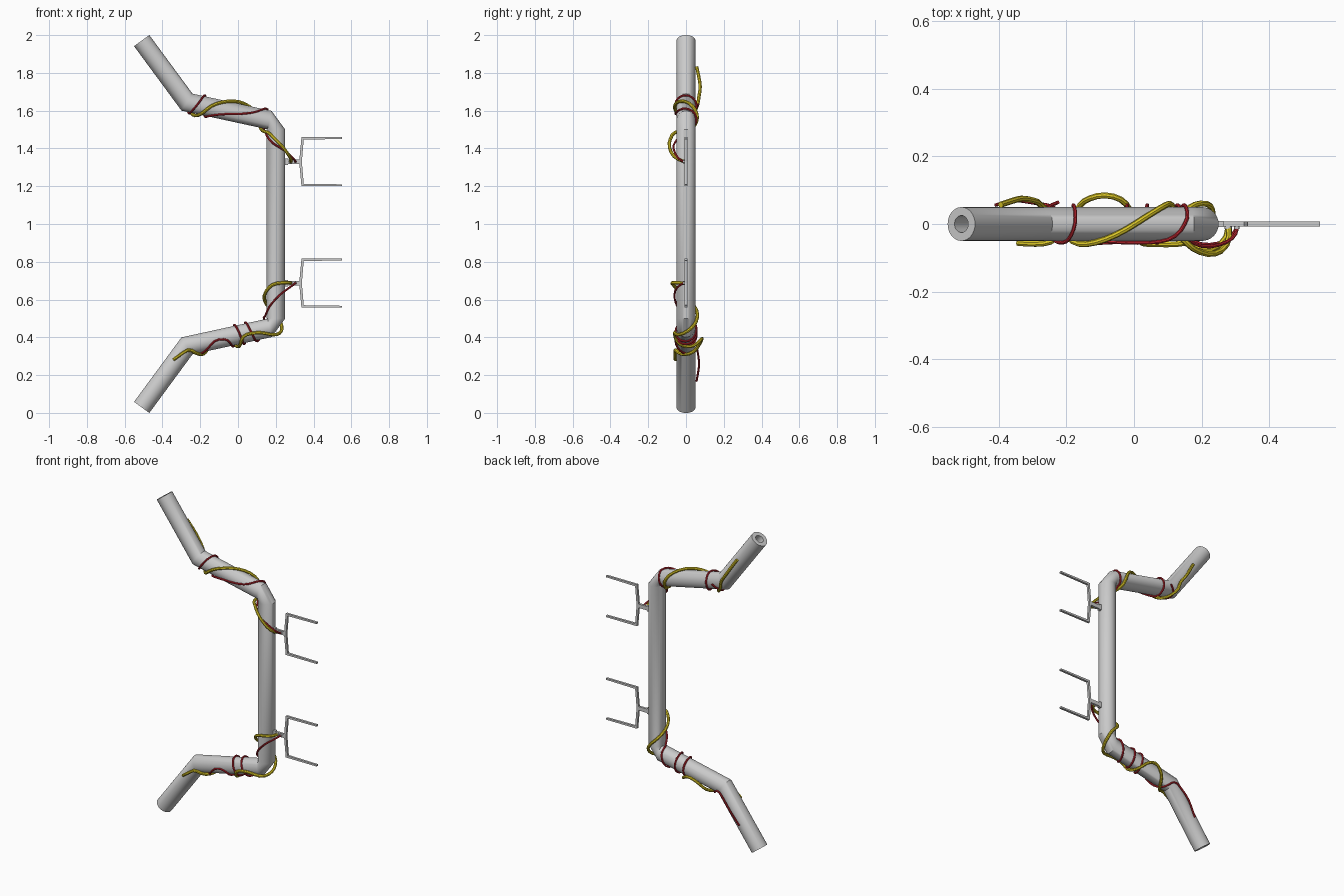
import bpy, bmesh, math
from mathutils import Vector

if "Cube" in bpy.data.objects:
    bpy.data.objects.remove(bpy.data.objects["Cube"])

# Pipe axis of the upper half, from the upper fork outwards (x, z)
AXIS = [(0.2, 1.33), (0.2, 1.5), (0.167, 1.55), (-0.27, 1.645), (-0.51, 1.971)]


def add_object(name, bm, smooth=True):
    bmesh.ops.recalc_face_normals(bm, faces=bm.faces)
    me = bpy.data.meshes.new(name)
    bm.to_mesh(me)
    bm.free()
    ob = bpy.data.objects.new(name, me)
    bpy.context.collection.objects.link(ob)
    if smooth:
        finish(ob)
    return ob


def finish(ob):
    bpy.ops.object.select_all(action='DESELECT')
    ob.select_set(True)
    bpy.context.view_layer.objects.active = ob
    bpy.ops.object.shade_smooth_by_angle(angle=math.radians(35))


def make_material(name, color):
    mat = bpy.data.materials.new(name)
    mat.diffuse_color = color
    mat.use_nodes = True
    mat.node_tree.nodes["Principled BSDF"].inputs["Base Color"].default_value = mat.diffuse_color
    return mat


# Bent hollow pipe: rings of (x, z, tangent angle, mitre stretch), mirrored about z = 1
def build_pipe(sides=32, outer=0.05, inner=0.025):
    half = [(0.2, 1.5, 90, 1), (0.167, 1.55, 168, 1),
            (-0.27, 1.645, 147, 1.07), (-0.51, 1.971, 126, 1)]
    rings = [(x, 2 - z, 180 - a, k) for x, z, a, k in reversed(half)] + half
    bm = bmesh.new()
    walls = []
    for radius in (outer, inner):
        wall = []
        for x, z, a, k in rings:
            a = math.radians(a)
            n = Vector((math.sin(a), 0, -math.cos(a)))
            ring = []
            for i in range(sides):
                t = 2 * math.pi * i / sides
                p = Vector((x, 0, z)) + n * (radius * k * math.cos(t))
                p.y = radius * math.sin(t)
                ring.append(bm.verts.new(p))
            wall.append(ring)
        walls.append(wall)

    def bridge(r0, r1):
        for i in range(sides):
            j = (i + 1) % sides
            bm.faces.new((r0[i], r0[j], r1[j], r1[i]))
    for wall in walls:
        for r0, r1 in zip(wall, wall[1:]):
            bridge(r0, r1)
    for end in (0, -1):
        bridge(walls[0][end], walls[1][end])
    add_object("bent_pipe", bm)


# Flat fork: extruded outline plus base block and cable sockets
def build_fork(name, z0):
    half = [(0.24, 0.012), (0.325, 0.012), (0.336, 0.13), (0.55, 0.13),
            (0.55, 0.12), (0.348, 0.117), (0.338, 0.0)]
    outline = half + [(x, -z) for x, z in reversed(half[:-1])]
    bm = bmesh.new()
    face = bm.faces.new([bm.verts.new((x, -0.007, z0 + z)) for x, z in outline])
    ext = bmesh.ops.extrude_face_region(bm, geom=[face])
    bmesh.ops.translate(bm, vec=(0, 0.014, 0),
                        verts=[v for v in ext["geom"] if isinstance(v, bmesh.types.BMVert)])
    add_object(name, bm, smooth=False)

    bm = bmesh.new()
    base = bmesh.ops.create_cube(bm, size=1)["verts"]
    bmesh.ops.scale(bm, vec=(0.03, 0.018, 0.034), verts=base)
    bmesh.ops.translate(bm, vec=(0.25, 0, z0), verts=base)
    add_object(name + "_base", bm, smooth=False)

    bm = bmesh.new()
    for x, r in ((0.278, 0.011), (0.304, 0.008)):
        vs = bmesh.ops.create_cone(bm, cap_ends=True, segments=12,
                                   radius1=r, radius2=r, depth=0.014)["verts"]
        for v in vs:
            v.co = (x + v.co.x, -0.008 + v.co.z, z0 + v.co.y)
    add_object(name + "_sockets", bm)


# Point on the pipe axis at distance s from the fork
def axis_point(s):
    pts = [Vector((x, 0, z)) for x, z in AXIS]
    for i, (a, b) in enumerate(zip(pts, pts[1:])):
        length = (b - a).length
        if s <= length or i == len(pts) - 2:
            return a + (b - a) * (s / length)
        s -= length


# Cable wound on the pipe. Keys are (distance, angle, radius);
# angle 0 = outer side, 90 = front, 180 = inner side, 270 = back
def build_cable(name, keys, thickness, mat, lower):
    path = [keys[0]]
    for k0, k1 in zip(keys, keys[1:]):
        n = max(2, math.ceil(abs(k1[1] - k0[1]) / 22), math.ceil(abs(k1[0] - k0[0]) / 0.03))
        path += [tuple(p + (q - p) * i / n for p, q in zip(k0, k1)) for i in range(1, n + 1)]
    for _ in range(2):
        path = ([path[0]] + [tuple((p + 2 * q + r) / 4 for p, q, r in zip(*t))
                             for t in zip(path, path[1:], path[2:])] + [path[-1]])
    cu = bpy.data.curves.new(name, 'CURVE')
    cu.dimensions = '3D'
    cu.bevel_depth = thickness
    cu.bevel_resolution = 2
    cu.use_fill_caps = True
    spline = cu.splines.new('POLY')
    spline.points.add(len(path) - 1)
    for pt, (s, a, r) in zip(spline.points, path):
        a = math.radians(a)
        t = (axis_point(s + 0.03) - axis_point(s - 0.03)).normalized()
        p = axis_point(s) + Vector((t.z, 0, -t.x)) * (r * math.cos(a))
        p.y = -r * math.sin(a)
        if lower:
            p.z = 2 - p.z
        pt.co = (*p, 1)
    ob = bpy.data.objects.new(name, cu)
    bpy.context.collection.objects.link(ob)
    cu.materials.append(mat)
    bpy.ops.object.select_all(action='DESELECT')
    ob.select_set(True)
    bpy.context.view_layer.objects.active = ob
    bpy.ops.object.convert(target='MESH')
    finish(bpy.context.view_layer.objects.active)


build_pipe()
build_fork("upper_fork", 1.33)
build_fork("lower_fork", 0.687)

yellow = make_material("yellow_cable", (0.72, 0.58, 0.02, 1))
red = make_material("red_cable", (0.55, 0.02, 0.03, 1))
R = 0.056

# Thick yellow cables
build_cable("upper_yellow_cable", [
    (0, 7, .08), (.02, 43, .1), (.08, 66, .098), (.14, 106, .075), (.19, 147, .07),
    (.26, 190, .06), (.29, 270, .06), (.32, 305, .06), (.41, 360, .06), (.55, 440, .06),
    (.62, 540, .06), (.69, 630, .065), (.78, 630, .078), (.9, 640, .058)],
    0.009, yellow, False)
build_cable("lower_yellow_cable", [
    (-.017, 7, .08), (-.02, 50, .085), (-.015, 105, .068), (.03, 145, .064), (.08, 200, .06),
    (.13, 251, .06), (.18, 300, .062), (.205, 350, .062), (.23, 410, .062), (.27, 438, .062),
    (.36, 445, .06), (.385, 430, .06), (.41, 360, .06), (.44, 285, .075), (.49, 265, .09),
    (.56, 285, .07), (.61, 360, .06), (.66, 425, .06), (.78, 465, .058)],
    0.009, yellow, True)

# Thin red cables
build_cable("upper_red_cable", [
    (0, 7, .105), (.015, 24, .105), (.06, 48, .076), (.1, 110, .06), (.15, 160, R),
    (.24, 200, R), (.25, 270, R), (.255, 360, R), (.3, 420, R), (.38, 450, R),
    (.49, 475, R), (.56, 510, R), (.585, 630, R), (.59, 720, R), (.61, 790, R),
    (.645, 860, R), (.66, 950, R), (.63, 990, .064)],
    0.0055, red, False)
build_cable("lower_red_cable", [
    (-.017, 7, .105), (0, 27, .09), (.045, 70, .06), (.11, 130, R), (.15, 160, R),
    (.235, 200, R), (.27, 270, R), (.31, 360, R), (.33, 450, R), (.35, 540, R),
    (.36, 630, R), (.38, 720, R), (.39, 810, R), (.41, 900, R), (.42, 990, R),
    (.44, 1080, R), (.455, 1160, R), (.53, 1172, R), (.57, 1130, R), (.62, 1080, R),
    (.66, 1000, R), (.72, 990, .062), (.8, 985, .072), (.91, 990, R)],
    0.0055, red, True)
